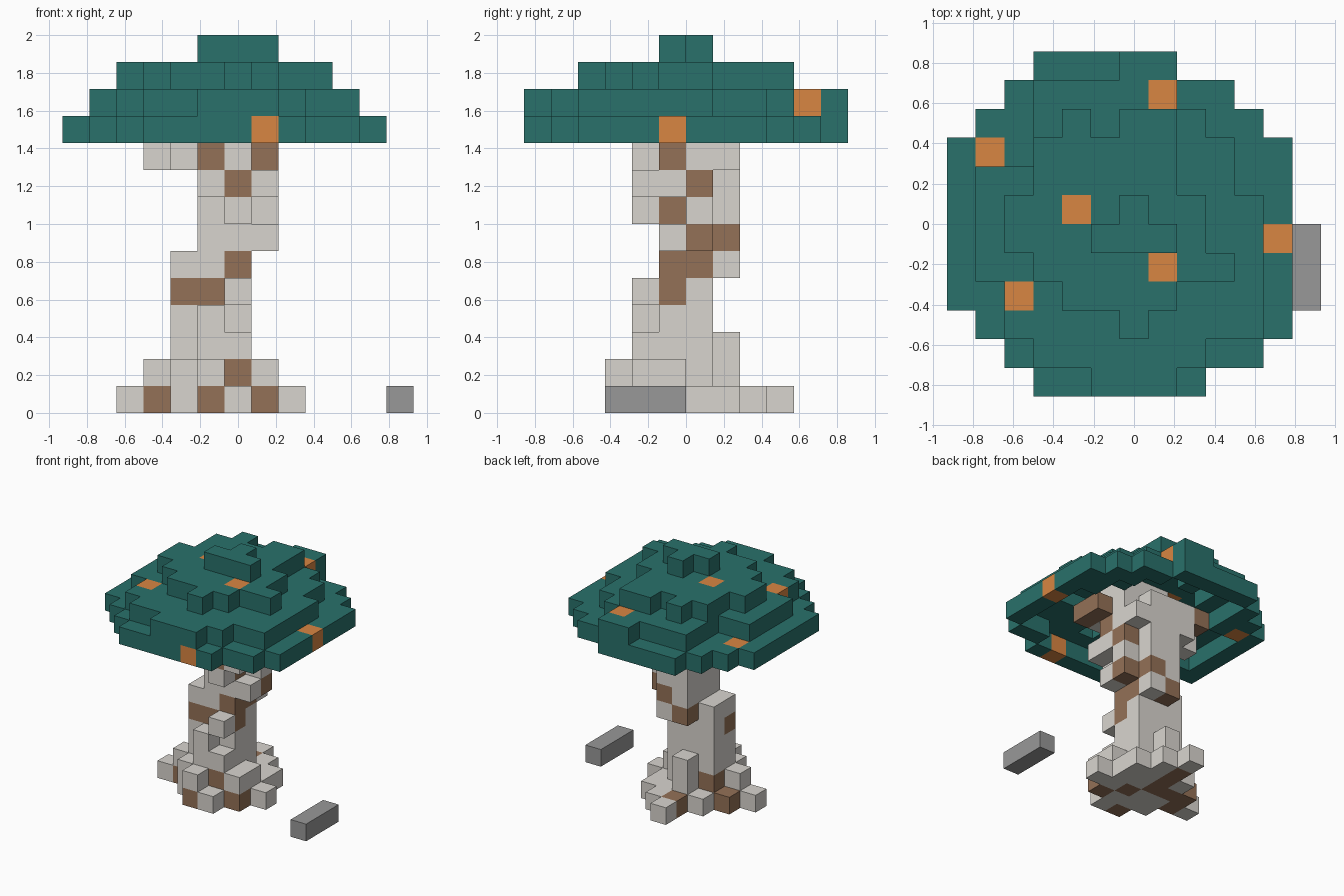
import bpy
import bmesh
from mathutils import Vector

cube = bpy.data.objects.get("Cube")
if cube:
    bpy.data.objects.remove(cube, do_unlink=True)

CELL = 1 / 7
ORIGIN = Vector((-6.5, -6.0, 0.0))
SIDES = [Vector(d) for d in ((1, 0, 0), (-1, 0, 0), (0, 1, 0), (0, -1, 0), (0, 0, 1), (0, 0, -1))]


def linear(channel):
    c = channel / 255
    return c / 12.92 if c <= 0.04045 else ((c + 0.055) / 1.055) ** 2.4


def make_material(name, rgb):
    colour = [linear(c) for c in rgb] + [1.0]
    material = bpy.data.materials.new(name)
    material.use_nodes = True
    material.diffuse_color = colour
    bsdf = next(n for n in material.node_tree.nodes if n.type == "BSDF_PRINCIPLED")
    bsdf.inputs["Base Color"].default_value = colour
    bsdf.inputs["Roughness"].default_value = 1.0
    return material


teal = make_material("teal leaves", (41, 113, 107))
orange = make_material("orange fruit", (217, 134, 66))
bark = make_material("pale bark", (217, 213, 207))
brown = make_material("brown bark", (148, 113, 87))
grey = make_material("grey stone", (152, 152, 152))


def layer(first_row, *spans):
    """Cells of one level, one (first, last) span per row from front to back."""
    return {(x, first_row + n) for n, (a, b) in enumerate(spans) for x in range(a, b + 1)}


def build_blocks(name, cells, base, accent=None, accents=()):
    """Mesh of the exposed faces of unit blocks, accent blocks in a second colour."""
    bm = bmesh.new()
    corners = {}

    def corner(point):
        key = tuple(round(v) for v in point)
        if key not in corners:
            corners[key] = bm.verts.new((Vector(key) + ORIGIN) * CELL)
        return corners[key]

    for cell in sorted(cells):
        centre = Vector(cell) + Vector((0.5, 0.5, 0.5))
        for side in SIDES:
            if tuple(int(v) for v in Vector(cell) + side) in cells:
                continue
            u = Vector((side.y, side.z, side.x))
            v = side.cross(u)
            face = bm.faces.new([corner(centre + (side + a * u + b * v) / 2)
                                 for a, b in ((-1, -1), (1, -1), (1, 1), (-1, 1))])
            face.material_index = int(cell in accents)
    mesh = bpy.data.meshes.new(name)
    bm.to_mesh(mesh)
    bm.free()
    mesh.materials.append(base)
    if accent:
        mesh.materials.append(accent)
    obj = bpy.data.objects.new(name, mesh)
    bpy.context.collection.objects.link(obj)
    return obj


# Canopy: stepped hollow dome
dome = [
    layer(0, (3, 8), (2, 10), (1, 11), *[(0, 11)] * 6, (1, 10), (2, 9), (3, 7)),
    layer(0, (5, 7), (3, 8), (2, 10), (2, 10), *[(1, 10)] * 3, (1, 9), (3, 9), (3, 8), (3, 7), (6, 7)),
    layer(2, (6, 6), (4, 7), (3, 9), (2, 8), (2, 8), (3, 7), (3, 7), (4, 7)) - {(5, 9)},
    layer(5, (5, 7), (6, 6)),
]
canopy = set()
for level, outline in enumerate(dome):
    above = dome[level + 1] if level + 1 < len(dome) else set()
    for x, y in outline:
        inside = all(n in outline for n in ((x + 1, y), (x - 1, y), (x, y + 1), (x, y - 1)))
        if not (inside and (x, y) in above):
            canopy.add((x, y, 10 + level))
fruit = {(7, 0, 10), (11, 5, 10), (1, 8, 10), (2, 3, 11), (7, 10, 11), (4, 6, 12), (7, 4, 12)}
build_blocks("canopy", canopy, teal, orange, fruit)

# Trunk: spreading roots, leaning stem and branching top
stem = [
    layer(3, (5, 6), (4, 7), (2, 8), (3, 7), (4, 7), (5, 6), (5, 5)),
    layer(3, (5, 5), (4, 7), (3, 7), (4, 6), (5, 5)),
    layer(4, (5, 6), (4, 6), (4, 6), (5, 5)),
    layer(4, (5, 5), (4, 6), (4, 6)),
    layer(4, (6, 6), (4, 6), (4, 6)),
    layer(5, (4, 6), (4, 6), (5, 6)),
    layer(5, (5, 7), (5, 7), (5, 6)),
    layer(4, (6, 6), (5, 6), (5, 7), (5, 6)),
    layer(4, (5, 7), (5, 7), (5, 7), (5, 6)),
    layer(4, (5, 6), (4, 7), (3, 7), (4, 7)),
    layer(4, (6, 8), (4, 8), (3, 7), (3, 6)),
    layer(5, (5, 7), (5, 7)),
]
trunk = {(x, y, z) for z, cells in enumerate(stem) for x, y in cells}
patches = {
    (3, 5, 0), (5, 3, 0), (7, 4, 0), (5, 8, 0), (3, 6, 0), (5, 7, 0), (4, 6, 0), (5, 6, 0), (6, 5, 0),
    (6, 4, 1), (4, 6, 1), (4, 5, 4), (5, 5, 4), (6, 5, 4), (6, 5, 5), (6, 6, 5), (5, 7, 5),
    (7, 6, 6), (6, 7, 6), (6, 5, 7), (6, 4, 8), (7, 6, 8),
    (5, 4, 9), (7, 5, 9), (8, 4, 10), (8, 5, 10), (3, 7, 10),
}
build_blocks("trunk", trunk, bark, brown, patches)

# Loose stone beside the tree
build_blocks("stone", {(12, y, 0) for y in range(3, 6)}, grey)
